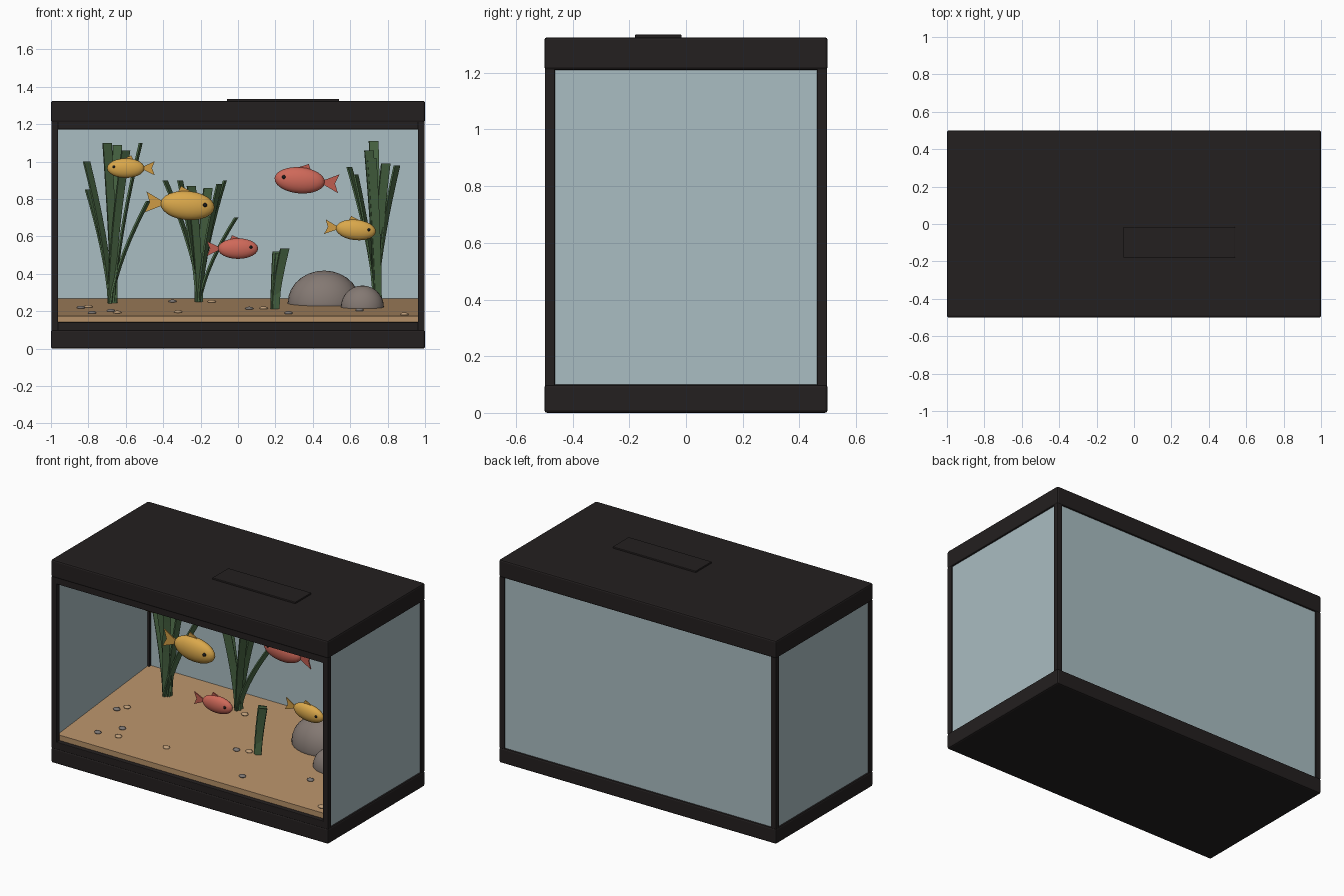
import bpy, bmesh, math, random
from mathutils import Matrix, Vector

if "Cube" in bpy.data.objects:
    bpy.data.objects.remove(bpy.data.objects["Cube"])

random.seed(4)
COLORS = {
    "frame": (0.017, 0.014, 0.014), "glass": (0.40, 0.51, 0.54), "sand": (0.46, 0.28, 0.14),
    "gold": (0.70, 0.39, 0.07), "coral": (0.62, 0.14, 0.10), "gold_fin": (0.62, 0.33, 0.06),
    "coral_fin": (0.52, 0.11, 0.08), "eye": (0.01, 0.01, 0.01), "stone": (0.23, 0.19, 0.17),
    "leaf": (0.07, 0.14, 0.06), "grey_pebble": (0.20, 0.18, 0.17), "tan_pebble": (0.52, 0.34, 0.19)}
MATS = {}
for key, rgb in COLORS.items():
    MATS[key] = bpy.data.materials.new(key)
    MATS[key].diffuse_color = (*rgb, 1)


def finish(bm, name, color, smooth=False):
    bmesh.ops.recalc_face_normals(bm, faces=bm.faces)
    for f in bm.faces:
        f.smooth = smooth
    me = bpy.data.meshes.new(name)
    bm.to_mesh(me)
    bm.free()
    me.materials.append(MATS[color])
    ob = bpy.data.objects.new(name, me)
    bpy.context.collection.objects.link(ob)
    return ob


def box(name, lo, hi, color, bevel=0.0):
    lo, hi = Vector(lo), Vector(hi)
    bm = bmesh.new()
    bmesh.ops.create_cube(bm, size=1, matrix=Matrix.Translation((lo + hi) / 2) @ Matrix.Diagonal((*(hi - lo), 1)))
    ob = finish(bm, name, color)
    if bevel:
        mod = ob.modifiers.new("bevel", "BEVEL")
        mod.width, mod.segments = bevel, 2
    return ob


def ellipsoid(name, frame, radii, color, seg=24, dome=False):
    bm = bmesh.new()
    bmesh.ops.create_uvsphere(bm, u_segments=seg, v_segments=seg // 2, radius=1)
    if dome:  # flatten the buried half
        for v in bm.verts:
            v.co.z = max(v.co.z, -0.25)
    bm.transform(frame @ Matrix.Diagonal((*radii, 1)))
    return finish(bm, name, color, True)


def plate(name, frame, outline, thick, color):
    # flat outline in local xz, given thickness along y
    bm = bmesh.new()
    f = bm.faces.new([bm.verts.new((x, -thick / 2, z)) for x, z in outline])
    ext = bmesh.ops.extrude_face_region(bm, geom=[f])["geom"]
    bmesh.ops.translate(bm, verts=[g for g in ext if isinstance(g, bmesh.types.BMVert)], vec=(0, thick, 0))
    bm.transform(frame)
    return finish(bm, name, color)


def sand_z(y):
    return 0.175 + (y + 0.465) * 0.1


# Base, lid and feeding flap
box("base", (-1, -0.5, 0), (1, 0.5, 0.10), "frame", 0.01)
box("lid", (-1, -0.5, 1.21), (1, 0.5, 1.325), "frame", 0.01)
box("lid_flap", (-0.06, -0.18, 1.32), (0.54, -0.015, 1.335), "frame", 0.004)

# Corner posts and front rails
for sx in (-1, 1):
    for sy in (-1, 1):
        xs, ys = sorted((sx * 0.962, sx * 0.998)), sorted((sy * 0.462, sy * 0.498))
        box("corner_post", (xs[0], ys[0], 0.095), (xs[1], ys[1], 1.215), "frame", 0.004)
box("front_rail_lower", (-0.965, -0.498, 0.095), (0.965, -0.465, 0.142), "frame", 0.004)
box("front_rail_upper", (-0.965, -0.498, 1.172), (0.965, -0.465, 1.215), "frame", 0.004)

# Side and back panes
for sx in (-1, 1):
    xs = sorted((sx * 0.978, sx * 0.99))
    box("side_pane", (xs[0], -0.465, 0.1), (xs[1], 0.465, 1.21), "glass")
box("back_pane", (-0.965, 0.478, 0.1), (0.965, 0.49, 1.21), "glass")

# Sloping sand bed: slanted profile extruded across the width
bm = bmesh.new()
prof = [(-0.465, 0.1), (0.478, 0.1), (0.478, sand_z(0.478)), (-0.465, sand_z(-0.465))]
ends = [[bm.verts.new((x, y, z)) for y, z in prof] for x in (-0.977, 0.977)]
for e in ends:
    bm.faces.new(e)
for i in range(4):
    j = (i + 1) % 4
    bm.faces.new((ends[0][i], ends[0][j], ends[1][j], ends[1][i]))
finish(bm, "sand_bed", "sand")

# Rocks
for x, y, radii in ((0.46, 0.21, (0.195, 0.15, 0.175)), (0.665, 0.01, (0.115, 0.09, 0.115))):
    ellipsoid("rock", Matrix.Translation((x, y, sand_z(y))), radii, "stone", 28, True)

# Pebbles
GREY = [(-0.84, -0.05), (-0.78, -0.33), (-0.68, -0.22), (-0.35, 0.28), (0.06, -0.10), (0.27, -0.34), (0.65, -0.18)]
TAN = [(-0.80, 0.0), (-0.645, -0.31), (-0.32, -0.28), (-0.14, 0.27), (0.137, -0.08), (0.89, -0.41)]
for spots, col in ((GREY, "grey_pebble"), (TAN, "tan_pebble")):
    for x, y in spots:
        ellipsoid("pebble", Matrix.Translation((x, y, sand_z(y) + 0.003)), (0.023, 0.019, 0.01), col, 12)


# Plants: each blade is a curved strip from the root to its tip
def blade(root, tip, width, turn):
    bm = bmesh.new()
    n, prev = 8, None
    side = Vector((math.cos(turn), math.sin(turn), 0))
    nor = Vector((-side.y, side.x, 0)) * 0.005
    for i in range(n + 1):
        t = i / n
        bend = t ** 1.5
        c = Vector((root[0] + (tip[0] - root[0]) * bend, root[1] + (tip[1] - root[1]) * bend,
                    root[2] + (tip[2] - root[2]) * t))
        s = side * width * (0.36 + 0.14 * t)
        ring = [bm.verts.new(c + p) for p in (s + nor, -s + nor, -s - nor, s - nor)]
        if prev:
            for k in range(4):
                bm.faces.new((prev[k], prev[(k + 1) % 4], ring[(k + 1) % 4], ring[k]))
        else:
            bm.faces.new(ring)
        prev = ring
    bm.faces.new(prev)
    finish(bm, "plant_blade", "leaf")


# (root x, root y, reach in y, [(tip x, tip z) ...])
PLANTS = [
    (-0.67, 0.23, 0.13, [(-0.80, 0.85), (-0.81, 1.0), (-0.70, 1.10), (-0.645, 1.09), (-0.60, 1.06), (-0.52, 1.10), (-0.48, 0.79)]),
    (-0.205, 0.30, 0.12, [(-0.39, 0.90), (-0.31, 0.90), (-0.25, 0.87), (-0.16, 0.86), (-0.10, 0.88), (-0.07, 0.90), (-0.01, 0.70)]),
    (0.195, -0.07, 0.04, [(0.21, 0.52), (0.225, 0.51), (0.25, 0.535)]),
    (0.74, 0.22, 0.12, [(0.595, 0.97), (0.63, 0.93), (0.70, 1.06), (0.725, 1.11), (0.715, 1.02), (0.79, 0.99), (0.85, 0.98)])]
for x, y, reach, tips in PLANTS:
    for i, (tx, tz) in enumerate(tips):
        dy = reach * math.sin(i * 2.4 + 0.6)
        outward = min(1.0, abs(tx - x) / 0.13)
        turn = 0.2 + outward * random.uniform(0.6, 1.2)
        rx, ry = x + random.uniform(-0.012, 0.012), y + random.uniform(-0.012, 0.012)
        blade((rx, ry, sand_z(y) - 0.01), (tx, y + dy, tz), 0.052, turn)


# Fish: local +x is the head; tilt is head-down in degrees
def fish(x, y, z, length, height, color, left, tilt):
    m = Matrix.Translation((x, y, z)) @ Matrix.Rotation(math.pi if left else 0, 4, "Z") \
        @ Matrix.Rotation(math.radians(tilt), 4, "Y")
    a, h = length / 2, height / 2
    ellipsoid("fish_body", m, (a, h * 0.62, h), color)
    plate("fish_tail", m, [(-a * 0.9, h * 0.12), (-a * 1.55, h * 0.72), (-a * 1.4, 0),
                           (-a * 1.55, -h * 0.72), (-a * 0.9, -h * 0.12)], 0.008, color + "_fin")
    plate("fish_dorsal_fin", m, [(a * 0.2, h * 0.9), (-a * 0.3, h * 1.3), (-a * 0.4, h * 0.85)], 0.008, color + "_fin")
    for s in (-1, 1):
        ellipsoid("fish_eye", m @ Matrix.Translation((a * 0.64, s * h * 0.44, h * 0.14)), (h * 0.15,) * 3, "eye", 12)


fish(-0.60, -0.04, 0.965, 0.20, 0.105, "gold", True, 0)
fish(-0.27, -0.06, 0.765, 0.29, 0.155, "gold", False, 5)
fish(0.33, -0.01, 0.90, 0.27, 0.14, "coral", True, -5)
fish(0.0, -0.21, 0.535, 0.215, 0.11, "coral", False, 0)
fish(0.63, -0.17, 0.635, 0.215, 0.11, "gold", False, 6)

for m in bpy.data.materials:
    if m.users and not m.is_grease_pencil:
        m.use_nodes = True
        m.node_tree.nodes["Principled BSDF"].inputs["Base Color"].default_value = m.diffuse_color
